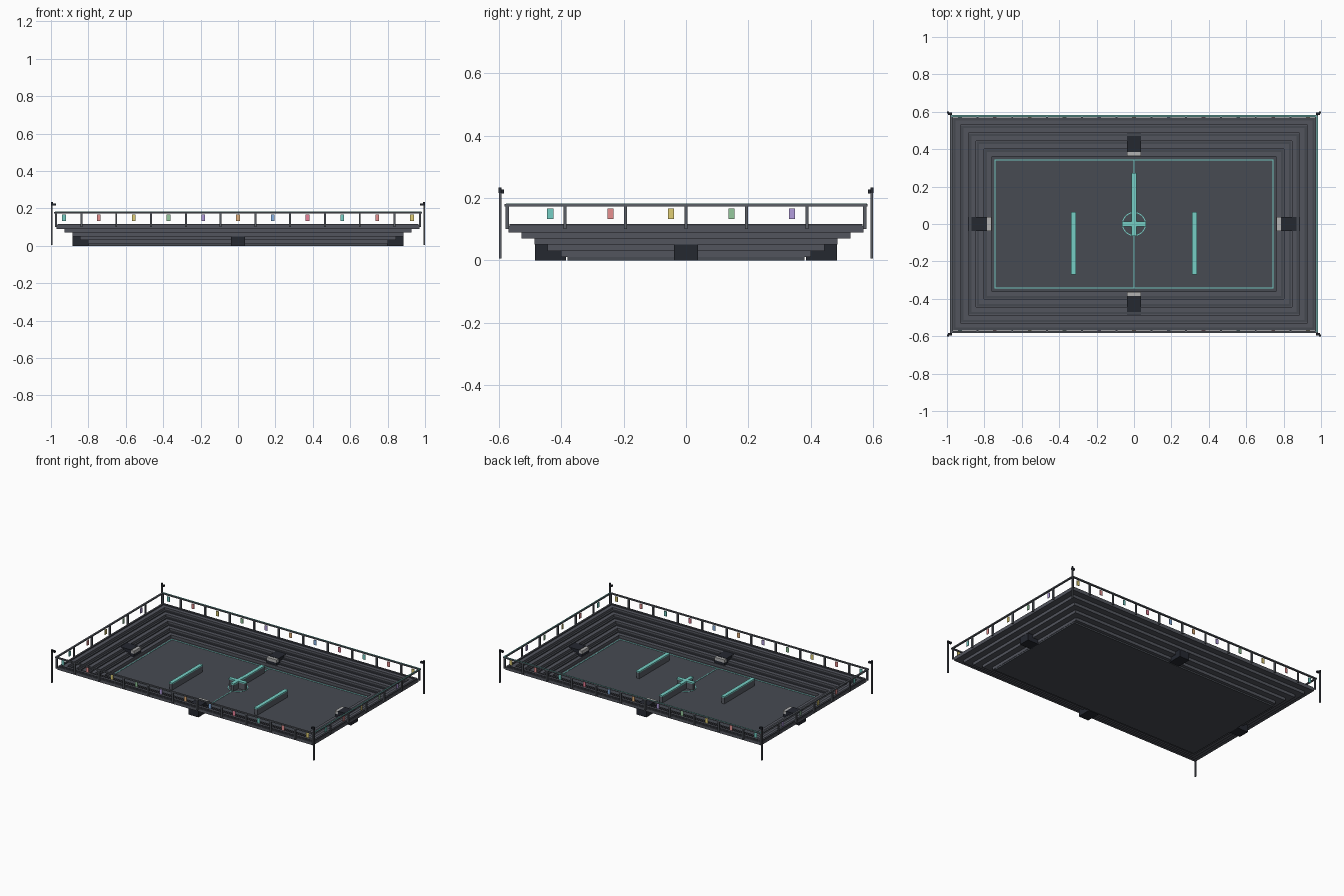
import bpy, bmesh, math
from mathutils import Matrix, Vector

if "Cube" in bpy.data.objects:
    bpy.data.objects.remove(bpy.data.objects["Cube"])


def mat(name, r, g, b):
    m = bpy.data.materials.new(name)
    m.diffuse_color = (r, g, b, 1)
    m.use_nodes = True
    m.node_tree.nodes["Principled BSDF"].inputs["Base Color"].default_value = m.diffuse_color
    return m


FLOOR = mat("floor_grey", .063, .07, .085)
STAND = mat("stand_grey", .085, .09, .11)
SEAT = mat("seat_grey", .06, .065, .08)
DARK = mat("dark", .018, .021, .03)
METAL = mat("metal", .10, .11, .13)
LIGHT = mat("light_grey", .45, .45, .45)
TEAL = mat("teal", .18, .62, .56)
CLOTH = [TEAL] + [mat("cloth_%d" % i, *c) for i, c in enumerate([
    (.80, .28, .28), (.75, .62, .18), (.30, .58, .34), (.45, .34, .72),
    (.80, .45, .20), (.25, .45, .78), (.82, .22, .32)])]


def finish(name, bm, material):
    bmesh.ops.recalc_face_normals(bm, faces=bm.faces)
    me = bpy.data.meshes.new(name)
    bm.to_mesh(me)
    bm.free()
    me.materials.append(material)
    ob = bpy.data.objects.new(name, me)
    bpy.context.collection.objects.link(ob)
    return ob


def boxes(name, specs, material):
    """One object from boxes given as (x0, x1, y0, y1, z0, z1)."""
    bm = bmesh.new()
    for x0, x1, y0, y1, z0, z1 in specs:
        c = Vector((x0 + x1, y0 + y1, z0 + z1)) / 2
        s = Matrix.Diagonal((abs(x1 - x0), abs(y1 - y0), abs(z1 - z0), 1))
        bmesh.ops.create_cube(bm, size=1, matrix=Matrix.Translation(c) @ s)
    return finish(name, bm, material)


def band(name, inner, outer, z0, z1, material):
    """Closed band between two matching outlines."""
    bm = bmesh.new()
    rows = [[bm.verts.new((x, y, z)) for x, y in pts]
            for pts, z in ((inner, z0), (outer, z0), (outer, z1), (inner, z1))]
    n = len(inner)
    for r in range(4):
        a, b = rows[r], rows[(r + 1) % 4]
        for i in range(n):
            j = (i + 1) % n
            bm.faces.new((a[i], a[j], b[j], b[i]))
    return finish(name, bm, material)


def rect(h):
    # every outline of the arena is 0.4 longer in x than in y
    x, y = h + .4, h
    return [(-x, -y), (x, -y), (x, y), (-x, y)]


def circle(r, n=32):
    return [(r * math.cos(2 * math.pi * i / n), r * math.sin(2 * math.pi * i / n))
            for i in range(n)]


# Arena floor and its markings
boxes("arena_floor", [(-.80, .80, -.38, .38, 0, .01)], FLOOR)
band("floor_border", rect(.340), rect(.346), .009, .012, TEAL)
boxes("centre_line", [(-.003, .003, -.342, .342, .009, .012)], TEAL)
band("centre_circle", circle(.059), circle(.064), .009, .012, TEAL)

# Stepped stands with a seat row on each tier
for i in range(5):
    inner, z = .36 + .042 * i, .01 + .02 * i
    band("stand_tier_%d" % i, rect(inner), rect(inner + .042), z, z + .02, STAND)
    band("seat_row_%d" % i, rect(inner + .026), rect(inner + .038), z + .019, z + .027, SEAT)

# Low cover walls with bright caps
for i, (x, y) in enumerate([(-.323, -.103), (0, .105), (.323, -.103)]):
    boxes("cover_wall_%d" % i, [(x - .011, x + .011, y - .165, y + .165, .01, .052)], METAL)
    boxes("cover_wall_cap_%d" % i, [(x - .013, x + .013, y - .167, y + .167, .052, .06)], TEAL)

# Centre cross
boxes("centre_cross", [(-.062, .062, -.011, .011, .01, .054),
                       (-.011, .011, -.062, .062, .01, .054)], METAL)
boxes("centre_cross_cap", [(-.064, .064, -.013, .013, .054, .062),
                           (-.013, .013, -.064, .064, .054, .0625)], TEAL)

# Four entrance gates with pale lintels
for name, angle, shift in (("back", 0, 0), ("left", 90, .4), ("front", 180, 0), ("right", 270, .4)):
    a, b = .385 + shift, .484 + shift
    parts = [boxes(name + "_gate", [(-.038, .038, a, b, 0, .072),
                                    (-.038, .038, a - .02, a, .01, .05)], DARK),
             boxes(name + "_gate_lintel", [(-.038, .038, a - .022, a, .05, .07)], LIGHT)]
    for p in parts:
        p.rotation_euler.z = math.radians(angle)

# Railing around the top
band("top_rail", rect(.571), rect(.583), .172, .18, METAL)
boxes("rail_light_strips", [(-.978, .978, .576, .581, .178, .182),
                            (.976, .981, -.578, .578, .178, .182)], TEAL)
xs = [s * v for v in (.093, .279, .465, .651, .837, .974) for s in (-1, 1)]
ys = [-.388, -.194, 0, .194, .388]
points = [(x, s * .574) for x in xs for s in (-1, 1)]
points += [(s * .974, y) for y in ys for s in (-1, 1)]
boxes("rail_posts", [(x - .005, x + .005, y - .005, y + .005, .1, .174)
                     for x, y in points], METAL)

# Coloured banners hung inside the rail
for s, side in ((-1, "front"), (1, "back")):
    for i in range(11):
        x, y = -.93 + .186 * i, s * .572
        boxes("%s_banner_%d" % (side, i), [(x - .01, x + .01, y - .002, y + .002, .133, .167)],
              CLOTH[i % 8])
for s, side in ((-1, "left"), (1, "right")):
    for i in range(5):
        x, y = s * .972, -.436 + .194 * i
        boxes("%s_banner_%d" % (side, i), [(x - .002, x + .002, y - .01, y + .01, .133, .167)],
              CLOTH[i % 8])

# Corner lamp poles
for sx in (-1, 1):
    for sy in (-1, 1):
        tag = ("front" if sy < 0 else "back") + ("_left" if sx < 0 else "_right")
        x, y = sx * .995, sy * .597
        boxes(tag + "_pole", [(x - .004, x + .004, y - .004, y + .004, .005, .216)], METAL)
        boxes(tag + "_lamp", [(x - .005, x + .005, y - .005, y + .005, .216, .233),
                              (x, x - sx * .021, y, y - sy * .013, .215, .227)], DARK)
